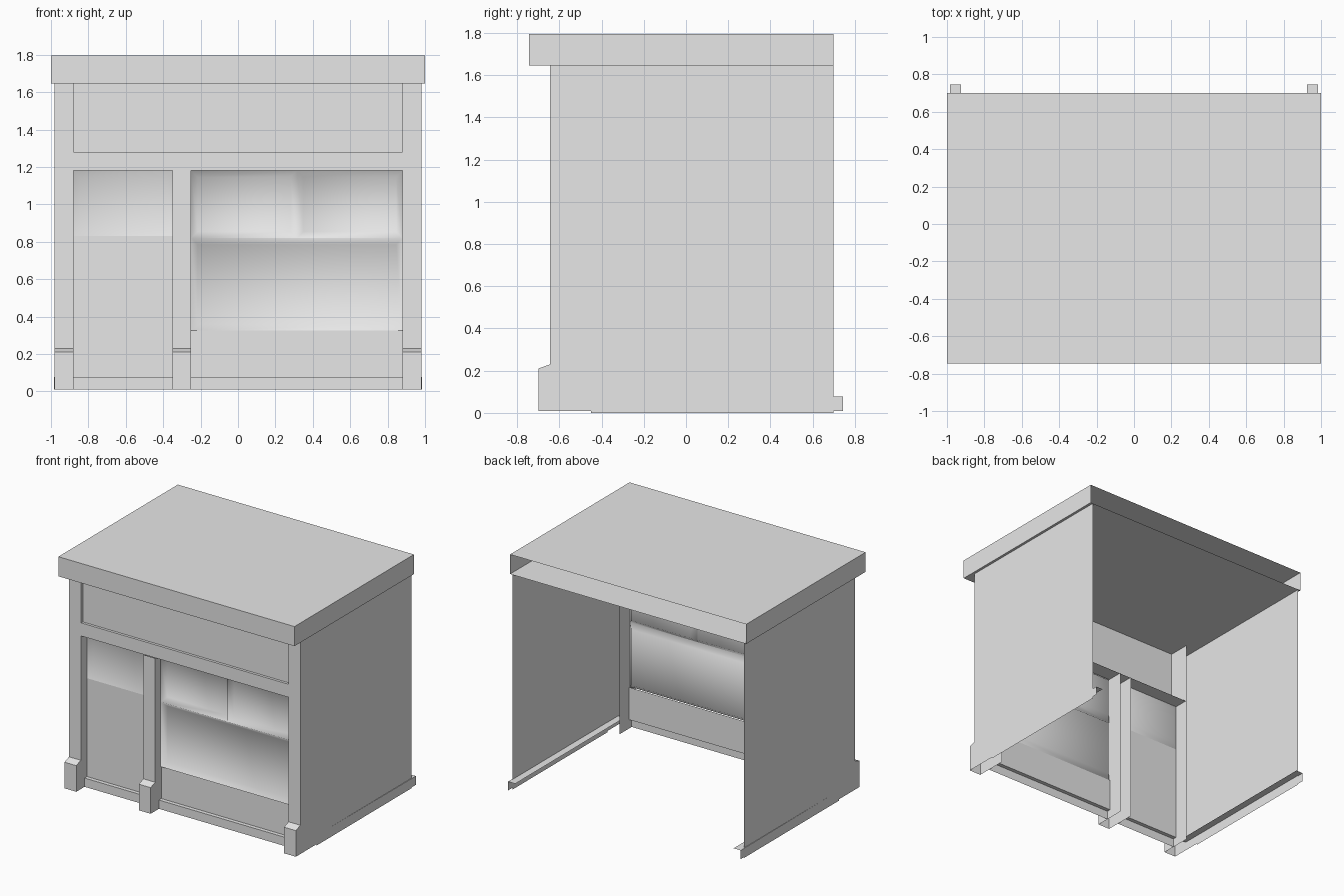
import bpy
import bmesh

cube = bpy.data.objects.get("Cube")
if cube:
    bpy.data.objects.remove(cube, do_unlink=True)

grey = bpy.data.materials.new("light_grey")
grey.use_nodes = True
grey.diffuse_color = (0.8, 0.8, 0.8, 1)
grey.node_tree.nodes["Principled BSDF"].inputs["Base Color"].default_value = (0.8, 0.8, 0.8, 1)


def make(name, verts, faces, smooth=False, mirror=False):
    """Open sheet object, optionally mirrored across x = 0."""
    bm = bmesh.new()
    vs = [bm.verts.new(v) for v in verts]
    for f in faces:
        bm.faces.new([vs[i] for i in f]).smooth = smooth
    bmesh.ops.remove_doubles(bm, verts=bm.verts, dist=0.0005)
    mesh = bpy.data.meshes.new(name)
    bm.to_mesh(mesh)
    bm.free()
    mesh.materials.append(grey)
    ob = bpy.data.objects.new(name, mesh)
    bpy.context.collection.objects.link(ob)
    if mirror:
        m = ob.modifiers.new("mirror", "MIRROR")
        m.use_mirror_merge = False
    return ob


def strip(name, profile, x0, x1, back=None, mirror=False):
    """Sweep a (y, z) profile along x; back gives extra points that close the end caps."""
    pts = profile + (back or [])
    n, k = len(pts), len(profile)
    verts = [(x, y, z) for x in (x0, x1) for y, z in pts]
    faces = [(i, n + i, n + i + 1, i + 1) for i in range(k - 1)]
    if back is not None:
        faces += [tuple(range(n)), tuple(reversed(range(n, 2 * n)))]
    return make(name, verts, faces, mirror=mirror)


def windows(name, cells, y_out, y_in, inset):
    """Panes set back behind sloping frames, smoothly shaded together."""
    verts, faces = [], []
    for x0, x1, z0, z1 in cells:
        b = len(verts)
        for d, y in ((0, y_out), (inset, y_in)):
            verts += [(x0 + d, y, z0 + d), (x1 - d, y, z0 + d),
                      (x1 - d, y, z1 - d), (x0 + d, y, z1 - d)]
        for i in range(4):
            j = (i + 1) % 4
            faces.append((b + i, b + j, b + 4 + j, b + 4 + i))
        faces.append((b + 4, b + 5, b + 6, b + 7))
    return make(name, verts, faces, smooth=True)


# Flat roof, open at the back
strip("roof", [(0.70, 1.645), (-0.745, 1.645), (-0.745, 1.795), (0.70, 1.795)], -1, 1, back=[])

# Side walls and the low skirting that runs through them
make("side_walls", [(0.98, -0.45, 0), (0.98, 0.70, 0), (0.98, 0.70, 1.645), (0.98, -0.45, 1.645)],
     [(0, 1, 2, 3)], mirror=True)
make("side_skirting",
     [(0.979, -0.58, 0.01), (0.985, 0.745, 0.01), (0.985, 0.745, 0.077),
      (0.979, -0.58, 0.077), (0.925, 0.745, 0.077), (0.925, -0.58, 0.077)],
     [(0, 1, 2, 3), (3, 2, 4, 5)], mirror=True)


# Pilasters with thicker bases
def pilaster(name, x0, x1, top, mirror=False):
    strip(name, [(-0.70, 0.01), (-0.70, 0.21), (-0.645, 0.23), (-0.645, top)],
          x0, x1, back=[(-0.45, top), (-0.45, 0.01)], mirror=mirror)


pilaster("end_pilasters", 0.88, 0.98, 1.645, mirror=True)
pilaster("middle_pilaster", -0.35, -0.25, 1.18)

# Frieze above a transom beam
strip("transom_and_frieze",
      [(-0.46, 1.18), (-0.64, 1.18), (-0.64, 1.28), (-0.62, 1.28), (-0.62, 1.645)], -0.88, 0.88)

# Lower panels with skirting ledges
for name, x0, x1, top in (("door_panel", -0.88, -0.35, 0.83), ("window_panel", -0.25, 0.88, 0.325)):
    strip(name, [(-0.60, 0.01), (-0.60, 0.077), (-0.57, 0.077), (-0.57, top)], x0, x1)

# Glazing
windows("door_window", [(-0.88, -0.35, 0.82, 1.18)], -0.57, -0.55, 0.038)
windows("shop_windows", [(-0.25, 0.315, 0.82, 1.18), (0.315, 0.88, 0.82, 1.18),
                         (-0.25, 0.88, 0.325, 0.82)], -0.58, -0.545, 0.034)
